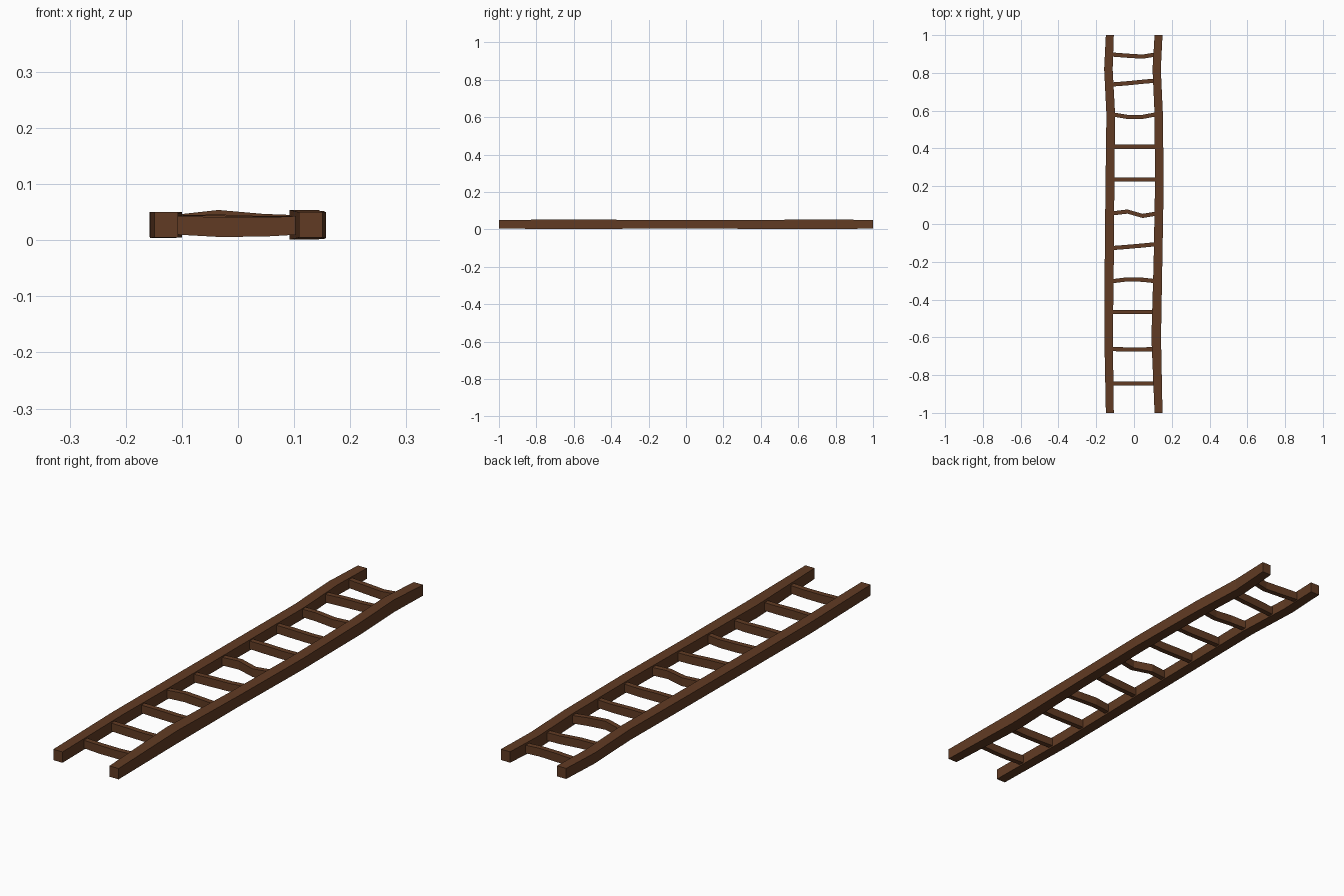
import bpy, bmesh
from mathutils import Vector

wood = bpy.data.materials.new("brown wood")
wood.diffuse_color = (0.12, 0.044, 0.017, 1)


def beam(name, sections):
    """Skin a list of four-cornered cross-sections into a closed beam."""
    bm = bmesh.new()
    rings = [[bm.verts.new(p) for p in s] for s in sections]
    for a, b in zip(rings, rings[1:]):
        for i in range(4):
            j = (i + 1) % 4
            bm.faces.new((a[i], a[j], b[j], b[i]))
    bm.faces.new(rings[0])
    bm.faces.new(rings[-1])
    bmesh.ops.recalc_face_normals(bm, faces=bm.faces)
    me = bpy.data.meshes.new(name)
    bm.to_mesh(me)
    bm.free()
    me.materials.append(wood)
    ob = bpy.data.objects.new(name, me)
    bpy.context.collection.objects.link(ob)


def rail(name, stations):
    # station: y, inner/outer x limits, bottom and top z
    beam(name, [[(x0, y, z0), (x1, y, z0), (x1, y, z1), (x0, y, z1)]
                for y, x0, x1, z0, z1 in stations])


def rung(name, points, t=0.022):
    # point: x, y, bottom and top z
    beam(name, [[(x, y - t / 2, z0), (x, y + t / 2, z0),
                 (x, y + t / 2, z1), (x, y - t / 2, z1)]
                for x, y, z0, z1 in points])


# Hand-hewn side rails
rail("left_rail", [
    (-1.0, -0.149, -0.107, 0.005, 0.050),
    (-0.6, -0.157, -0.112, 0.004, 0.050),
    (-0.2, -0.155, -0.107, 0.005, 0.049),
    (0.2, -0.151, -0.104, 0.005, 0.049),
    (0.58, -0.146, -0.100, 0.005, 0.050),
    (0.82, -0.158, -0.113, 0.006, 0.050),
    (1.0, -0.149, -0.107, 0.006, 0.050)])
rail("right_rail", [
    (-1.0, 0.109, 0.151, 0.005, 0.050),
    (-0.6, 0.092, 0.143, 0.001, 0.054),
    (-0.2, 0.104, 0.150, 0.005, 0.050),
    (0.2, 0.111, 0.157, 0.004, 0.050),
    (0.58, 0.109, 0.153, 0.002, 0.052),
    (0.82, 0.098, 0.142, 0.002, 0.053),
    (1.0, 0.109, 0.151, 0.005, 0.050)])

# Rungs: y at left, two inner points and right, plus vertical bow in the middle
rungs = [(-0.845, -0.845, -0.845, -0.845, -0.003),
         (-0.662, -0.664, -0.664, -0.662, 0.0),
         (-0.466, -0.466, -0.466, -0.466, 0.0),
         (-0.304, -0.293, -0.295, -0.304, 0.002),
         (-0.128, -0.121, -0.114, -0.106, 0.0),
         (0.055, 0.066, 0.043, 0.056, 0.0),
         (0.236, 0.236, 0.236, 0.236, 0.0),
         (0.409, 0.409, 0.409, 0.409, 0.0),
         (0.582, 0.567, 0.567, 0.582, 0.010),
         (0.738, 0.745, 0.753, 0.760, 0.002),
         (0.898, 0.891, 0.886, 0.899, 0.0)]
for n, (a, b, c, d, bow) in enumerate(rungs, 1):
    rung(f"rung_{n:02d}", [(-0.125, a, 0.011, 0.044), (-0.035, b, 0.009 + bow, 0.044 + bow),
                           (0.045, c, 0.008 + bow / 2, 0.042 + bow / 2), (0.125, d, 0.011, 0.044)])
